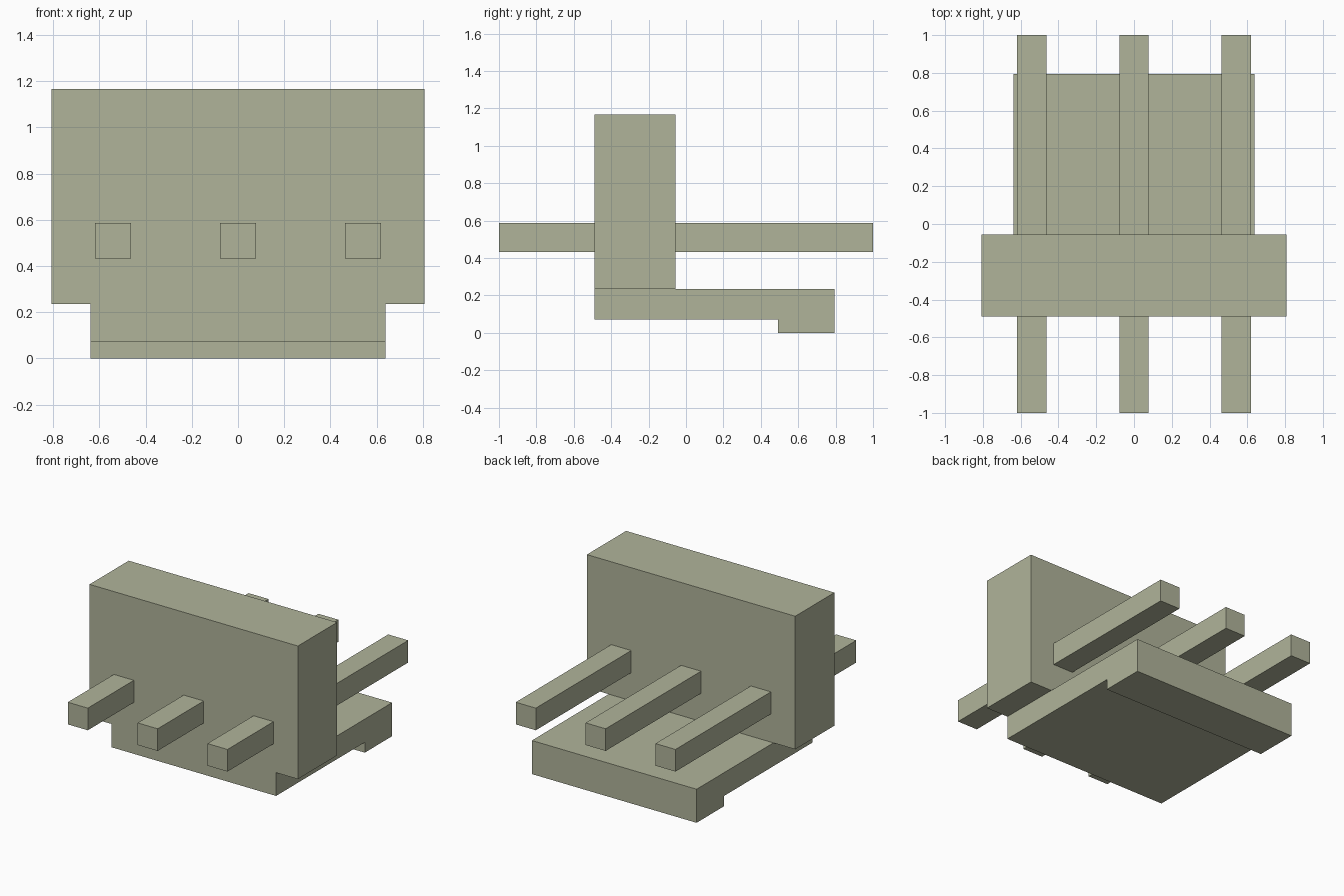
import bpy
import bmesh

cube = bpy.data.objects.get("Cube")
if cube:
    bpy.data.objects.remove(cube, do_unlink=True)

# Single grey-green material
mat = bpy.data.materials.new("sage_grey")
mat.use_nodes = True
COLOUR = (0.434, 0.456, 0.323, 1.0)
mat.diffuse_color = COLOUR
bsdf = next(n for n in mat.node_tree.nodes if n.type == 'BSDF_PRINCIPLED')
bsdf.inputs["Base Color"].default_value = COLOUR
bsdf.inputs["Roughness"].default_value = 0.7


def prism(name, profile, x0, x1):
    """Extrude a (y, z) profile along x from x0 to x1."""
    bm = bmesh.new()
    face = bm.faces.new([bm.verts.new((x0, y, z)) for y, z in profile])
    ext = bmesh.ops.extrude_face_region(bm, geom=[face])
    moved = [g for g in ext["geom"] if isinstance(g, bmesh.types.BMVert)]
    bmesh.ops.translate(bm, verts=moved, vec=(x1 - x0, 0, 0))
    bmesh.ops.recalc_face_normals(bm, faces=bm.faces)
    mesh = bpy.data.meshes.new(name)
    bm.to_mesh(mesh)
    bm.free()
    mesh.materials.append(mat)
    obj = bpy.data.objects.new(name, mesh)
    bpy.context.collection.objects.link(obj)
    return obj


def box(name, x0, x1, y0, y1, z0, z1):
    return prism(name, [(y0, z0), (y1, z0), (y1, z1), (y0, z1)], x0, x1)


FRONT, WALL_BACK, REAR = -0.49, -0.056, 0.794
FLOOR_TOP = 0.235

# Floor plate with a raised-foot lip along its rear edge
housing = prism("housing", [(FRONT, 0.072), (0.492, 0.072), (0.492, 0.0),
                            (REAR, 0.0), (REAR, FLOOR_TOP), (FRONT, FLOOR_TOP)],
                -0.638, 0.638)

# Upright wall, wider than the floor, fused to it
wall = box("wall", -0.807, 0.807, FRONT, WALL_BACK, FLOOR_TOP, 1.167)
union = housing.modifiers.new("fuse_wall", 'BOOLEAN')
union.operation = 'UNION'
union.solver = 'EXACT'
union.object = wall
bpy.context.view_layer.objects.active = housing
bpy.ops.object.modifier_apply(modifier=union.name)
bpy.data.objects.remove(wall, do_unlink=True)

# Three square pins running through the wall
HALF = 0.0775
for name, x in (("right_pin", -0.541), ("middle_pin", 0.0), ("left_pin", 0.541)):
    box(name, x - HALF, x + HALF, -1.0, 1.0, 0.432, 0.587)
